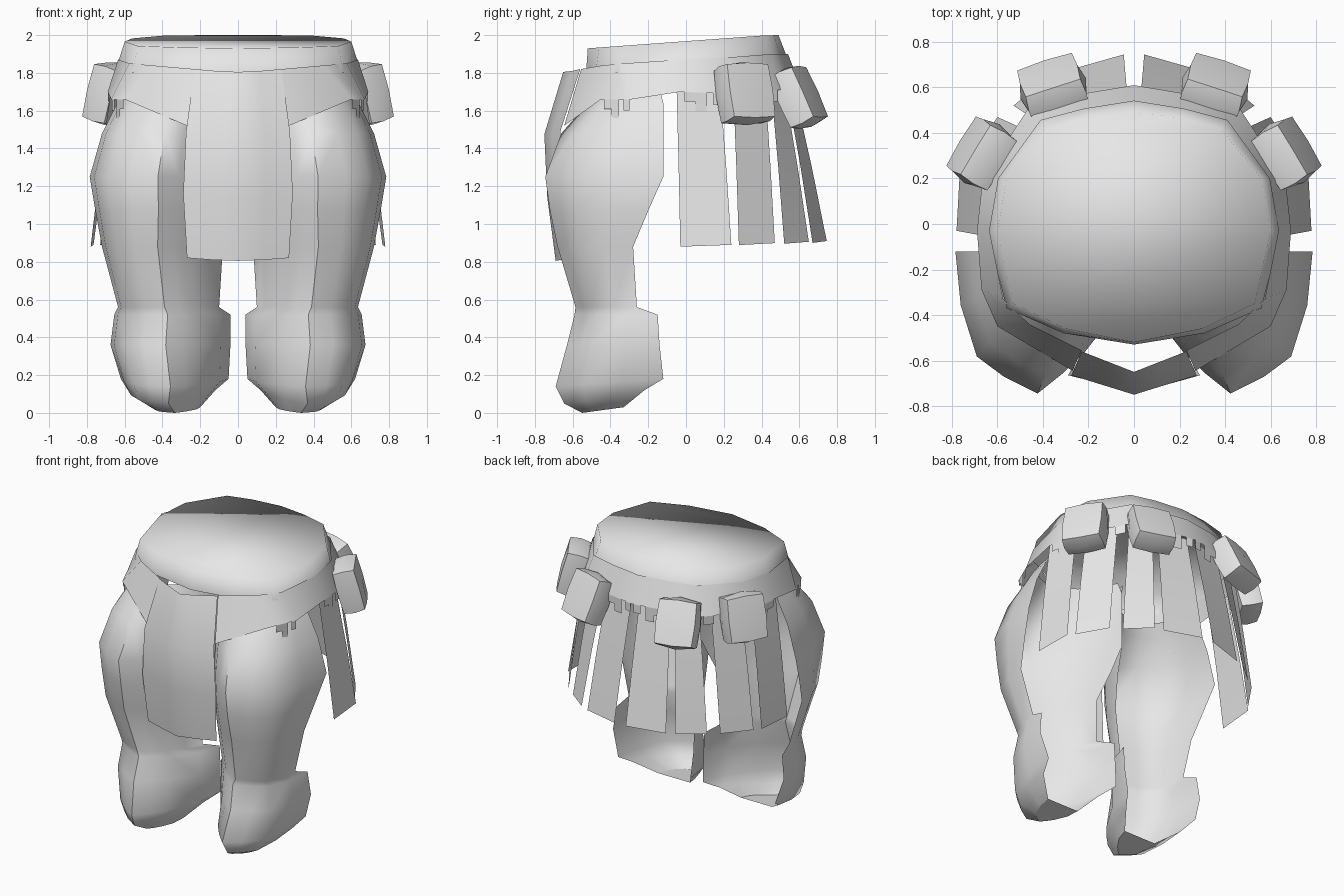
import bpy, bmesh, math
from mathutils import Vector, Matrix

if "Cube" in bpy.data.objects:
    bpy.data.objects.remove(bpy.data.objects["Cube"])

grey = bpy.data.materials.new("light_grey")
grey.diffuse_color = (0.8, 0.8, 0.8, 1)
grey.use_nodes = True
grey.node_tree.nodes["Principled BSDF"].inputs["Base Color"].default_value = grey.diffuse_color


def finish(name, bm, angle=40, mirror=False):
    """Turn a bmesh into a shaded object, optionally mirrored across x."""
    if mirror:
        geo = bmesh.ops.duplicate(bm, geom=bm.verts[:] + bm.edges[:] + bm.faces[:])["geom"]
        for v in (g for g in geo if isinstance(g, bmesh.types.BMVert)):
            v.co.x *= -1
        bmesh.ops.reverse_faces(bm, faces=[g for g in geo if isinstance(g, bmesh.types.BMFace)])
    bmesh.ops.remove_doubles(bm, verts=bm.verts[:], dist=0.0005)
    me = bpy.data.meshes.new(name)
    bm.to_mesh(me)
    bm.free()
    me.materials.append(grey)
    ob = bpy.data.objects.new(name, me)
    bpy.context.collection.objects.link(ob)
    bpy.ops.object.select_all(action='DESELECT')
    ob.select_set(True)
    bpy.context.view_layer.objects.active = ob
    bpy.ops.object.shade_smooth_by_angle(angle=math.radians(angle))
    return ob


def loft(bm, rows, closed=False):
    """Skin a list of equally long point rows."""
    vs = [[bm.verts.new(p) for p in r] for r in rows]
    n = len(rows[0])
    for a, b in zip(vs, vs[1:]):
        for i in range(n if closed else n - 1):
            j = (i + 1) % n
            bm.faces.new((a[i], b[i], b[j], a[j]))
    return vs


def ring(half, z0, slope):
    """Full ring from half outline, tilted upward to the back."""
    pts = half + [(-x, y) for x, y in half[-2:0:-1]]
    return [(x, y, z0 + slope * min(y + 0.52, .95)) for x, y in pts]


# Waistband, closed on top by strips running from side to side
rim = [(0, .49), (.21, .465), (.38, .42), (.56, .2), (.6, -.03), (.53, -.35), (.3, -.46), (0, -.52)]
low = [(0, .545), (.22, .51), (.41, .46), (.6, .2), (.645, -.03), (.56, -.37), (.31, -.48), (0, -.53)]
bm = bmesh.new()
vs = loft(bm, [ring(rim, 1.93, .073), ring(low, 1.79, .07)], True)
t = vs[0]
bm.faces.new((t[0], t[1], t[-1]))
for i in range(1, 6):
    bm.faces.new((t[i], t[i + 1], t[-i - 1], t[-i]))
bm.faces.new((t[6], t[7], t[8]))
bmesh.ops.recalc_face_normals(bm, faces=bm.faces[:])
finish("waistband", bm, 180)

# Belt, one half mirrored: upper and lower edge
upper = [(.23, -.555, 1.82), (.46, -.44, 1.84), (.575, -.33, 1.85), (.635, -.03, 1.87),
         (.595, .2, 1.88), (.41, .455, 1.9), (.22, .505, 1.9), (0, .54, 1.9)]
lower = [(.27, -.645, 1.52), (.6, -.45, 1.66), (.67, -.29, 1.66), (.69, -.03, 1.7),
         (.665, .2, 1.69), (.47, .5, 1.71), (.24, .57, 1.72), (0, .61, 1.72)]
bm = bmesh.new()
loft(bm, [upper, lower])
# Ragged teeth along the lower edge
for k in (1, 3, 4, 5, 6):
    a, b = Vector(lower[k]), Vector(lower[k + 1])
    for f0, f1, drop in ((.1, .35, .05), (.35, .6, .1), (.75, .95, .06)):
        p, q = a.lerp(b, f0), a.lerp(b, f1)
        d = Vector((0, 0, -drop))
        bm.faces.new([bm.verts.new(c) for c in (p, p + d, q + d, q)])
finish("belt", bm, 40, True)

# Front cloth panel, folded along its centre
bm = bmesh.new()
rows = []
for z, x, yc, ye in ((1.81, .23, -.65, -.56), (1.48, .275, -.75, -.665),
                     (1.15, .29, -.735, -.665), (.81, .27, -.69, -.63)):
    rows.append([(-x, ye, z + .01), (-x / 2, (yc + ye) / 2, z), (0, yc, z - .005),
                 (x / 2, (yc + ye) / 2, z), (x, ye, z + .01)])
loft(bm, rows)
finish("front_panel", bm, 60)

# Leg shells, open at the back: z, outer x, inner x, back y, front y, back lift
leg = [(1.72, .58, .02, -.14, -.46, 0), (1.64, .64, 0, -.12, -.52, 0),
       (1.48, .72, 0, -.12, -.66, 0), (1.25, .785, 0, -.12, -.745, 0),
       (1.07, .755, .03, -.2, -.72, 0), (.88, .72, .08, -.28, -.68, 0),
       (.56, .635, .1, -.26, -.585, 0), (.52, .655, .04, -.15, -.59, 0),
       (.36, .675, .04, -.14, -.63, 0), (.14, .62, .05, -.12, -.69, .04),
       (.05, .58, .12, -.22, -.645, .07), (0, .45, .2, -.33, -.55, .03)]
plan = [(1, 0), (.97, .38), (.88, .74), (.73, .88), (.54, 1), (.4, .86), (.27, .7), (.08, .38), (0, 0)]
bm = bmesh.new()
vs = loft(bm, [[(xi + (xo - xi) * u, yb + (yf - yb) * v, z + lift * (1 - v)) for u, v in plan]
               for z, xo, xi, yb, yf, lift in leg])
bm.faces.new(vs[-1])
finish("legs", bm, 50, True)

# Hanging skirt strips: top edge ends and bottom edge ends
strips = [((.67, -.05), (.64, .18), (.78, -.03), (.765, .24)),
          ((.61, .25), (.49, .42), (.73, .28), (.6, .47)),
          ((.42, .45), (.28, .52), (.53, .52), (.37, .65)),
          ((.25, .53), (.03, .57), (.31, .67), (.045, .745))]
bm = bmesh.new()
for a, b, c, d in strips:
    loft(bm, [[(*a, 1.73), (*b, 1.73)],
              [(a[0] * .45 + c[0] * .55, a[1] * .45 + c[1] * .55, 1.3),
               (b[0] * .45 + d[0] * .55, b[1] * .45 + d[1] * .55, 1.3)],
              [(*c, .88 + .03 * max(0, c[1])), (*d, .88 + .04 * max(0, d[1]))]])
finish("skirt_strips", bm, 40, True)

# Belt pouches: centre, heading in degrees, outward tilt of the bottom
bm = bmesh.new()
steps = (-.5, 0, .5)
for centre, heading, tilt in (((.67, .31, 1.69), 31, 15), ((.355, .595, 1.67), 72, 25)):
    m = (Matrix.Translation(centre) @ Matrix.Rotation(math.radians(heading), 4, 'Z')
         @ Matrix.Rotation(math.radians(-tilt), 4, 'Y') @ Matrix.Diagonal((.145, .26, .295, 1)))
    for axis in range(3):
        for side in (-.5, .5):
            rows = []
            for u in steps:
                row = []
                for w in steps:
                    p = [u, w]
                    p.insert(axis, side)
                    # pillow shape: face middles out, corners in
                    row.append(m @ (Vector(p) * (1.16, 1.02, .97)[abs(u) + abs(w) > .4 and int(2 * (abs(u) + abs(w)))]))
                rows.append(row)
            loft(bm, rows)
bmesh.ops.remove_doubles(bm, verts=bm.verts[:], dist=0.0005)
bmesh.ops.recalc_face_normals(bm, faces=bm.faces[:])
finish("pouches", bm, 50, True)
